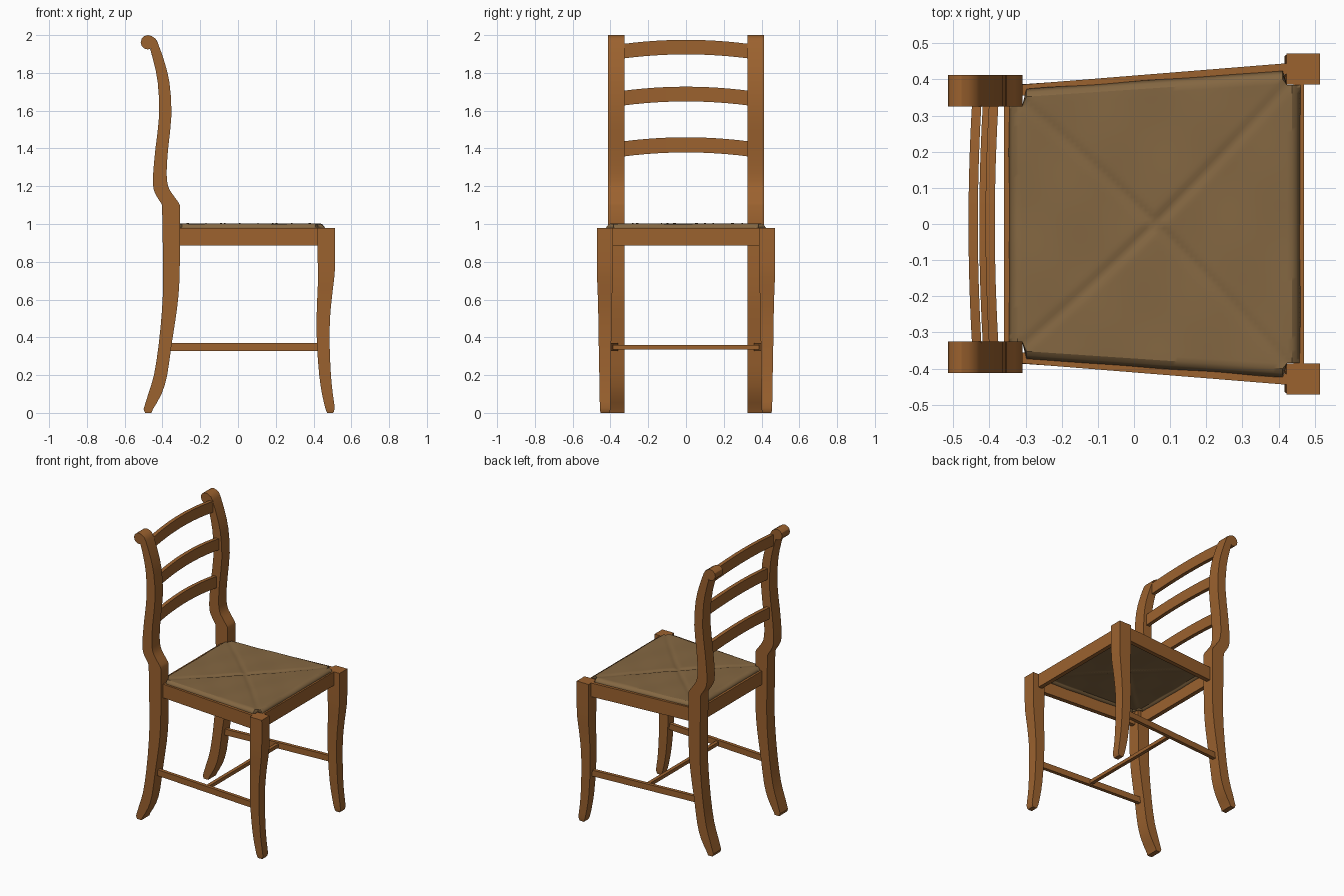
import bpy, bmesh, math
from mathutils import Vector

if "Cube" in bpy.data.objects:
    bpy.data.objects.remove(bpy.data.objects["Cube"])


def material(name, col):
    m = bpy.data.materials.new(name)
    m.diffuse_color = (*col, 1)
    m.use_nodes = True
    m.node_tree.nodes["Principled BSDF"].inputs["Base Color"].default_value = m.diffuse_color
    return m


WOOD = material("warm wood", (0.33, 0.122, 0.028))
RUSH = material("woven rush", (0.23, 0.135, 0.054))


def finish(name, bm, mat, smooth=True):
    bmesh.ops.recalc_face_normals(bm, faces=bm.faces)
    me = bpy.data.meshes.new(name)
    bm.to_mesh(me)
    bm.free()
    me.materials.append(mat)
    ob = bpy.data.objects.new(name, me)
    bpy.context.collection.objects.link(ob)
    if smooth:
        bpy.ops.object.select_all(action='DESELECT')
        ob.select_set(True)
        bpy.context.view_layer.objects.active = ob
        bpy.ops.object.shade_smooth_by_angle(angle=math.radians(30))
    return ob


def loft(name, rings, mat=WOOD, smooth=True):
    """Skin a list of equal-length rings of points and cap both ends."""
    bm = bmesh.new()
    vs = [[bm.verts.new(p) for p in r] for r in rings]
    n = len(vs[0])
    for a, b in zip(vs, vs[1:]):
        for i in range(n):
            j = (i + 1) % n
            bm.faces.new((a[i], a[j], b[j], b[i]))
    bm.faces.new(vs[0][::-1])
    bm.faces.new(vs[-1])
    return finish(name, bm, mat, smooth)


def refine(rows, n=3):
    """Smooth curve through rows of values (Catmull-Rom)."""
    out = []
    for i in range(len(rows) - 1):
        p = [Vector(rows[min(max(i + k, 0), len(rows) - 1)]) for k in (-1, 0, 1, 2)]
        for s in range(n):
            t = s / n
            out.append(0.5 * (2 * p[1] + (p[2] - p[0]) * t
                              + (2 * p[0] - 5 * p[1] + 4 * p[2] - p[3]) * t * t
                              + (3 * p[1] - p[0] - 3 * p[2] + p[3]) * t ** 3))
    return out + [Vector(rows[-1])]


def bar(name, a, b, thick, z0, z1):
    """Straight rail between two plan points."""
    a, b = Vector(a), Vector(b)
    d = (b - a).normalized()
    n = Vector((-d.y, d.x)) * thick / 2
    ring = lambda p: [(p + n * s).to_tuple() + (z,)
                      for s, z in ((-1, z0), (1, z0), (1, z1), (-1, z1))]
    loft(name, [ring(a), ring(b)], smooth=False)


# back posts: side profile (z, rear x, front x) finished with a scroll
post = refine([(0.02, -0.50, -0.45), (0.10, -0.475, -0.405), (0.20, -0.445, -0.375),
               (0.36, -0.42, -0.352), (0.55, -0.402, -0.323), (0.70, -0.396, -0.31),
               (0.88, -0.398, -0.308), (1.10, -0.402, -0.308)], 2)
post += refine([(1.115, -0.41, -0.315), (1.16, -0.438, -0.348), (1.20, -0.449, -0.37),
                (1.27, -0.449, -0.378), (1.40, -0.437, -0.37), (1.58, -0.417, -0.352),
                (1.75, -0.425, -0.363), (1.86, -0.447, -0.39), (1.925, -0.465, -0.412)], 2)
outline = [(-0.458, 0.0)] + [(f, z) for z, r, f in post]
outline += [(-0.425, 1.96), (-0.437, 1.982)]
outline += [(-0.477 + 0.038 * math.cos(math.radians(a)), 1.962 + 0.038 * math.sin(math.radians(a)))
            for a in range(60, 301, 30)]
outline += [(r, z) for z, r, f in reversed(post)] + [(-0.492, 0.0)]
for s, side in ((-1, "right"), (1, "left")):
    loft("back_post_" + side, [[(x, s * y, z) for x, z in outline] for y in (0.325, 0.412)])

# front legs: (z, rear x, front x, inner y, outer y)
leg = refine([(0.0, 0.472, 0.503, 0.404, 0.452), (0.025, 0.462, 0.512, 0.4, 0.456),
              (0.10, 0.445, 0.502, 0.4, 0.457), (0.20, 0.43, 0.492, 0.398, 0.459),
              (0.36, 0.418, 0.485, 0.396, 0.462), (0.50, 0.416, 0.487, 0.394, 0.464),
              (0.62, 0.42, 0.498, 0.391, 0.467), (0.72, 0.424, 0.51, 0.387, 0.471),
              (0.80, 0.422, 0.514, 0.386, 0.472), (0.98, 0.422, 0.514, 0.386, 0.472)], 2)
for s, side in ((-1, "right"), (1, "left")):
    loft("front_leg_" + side, [[(a, s * i, z), (b, s * i, z), (b, s * o, z), (a, s * o, z)]
                               for z, a, b, i, o in leg])

# arched and slightly bowed back slats: (x, bottom z at ends, top z at ends)
for k, (x, z0, z1) in enumerate(((-0.435, 1.876, 1.953), (-0.388, 1.627, 1.705), (-0.405, 1.357, 1.437))):
    rings = []
    for i in range(13):
        y = -0.335 + 0.67 * i / 12
        c = 1 - (y / 0.335) ** 2
        xc, rise = x - 0.01 * c, 0.022 * c
        rings.append([(xc + dx, y, z + rise) for dx, z in
                      ((-0.013, z0), (0.013, z0), (0.013, z1), (-0.013, z1))])
    loft("back_slat_%d" % (k + 1), rings)

# seat rails and side stretchers
for s, side in ((-1, "right"), (1, "left")):
    bar("side_rail_" + side, (-0.33, s * 0.369), (0.44, s * 0.431), 0.03, 0.885, 0.98)
    bar("side_stretcher_" + side, (-0.375, s * 0.37), (0.44, s * 0.427), 0.024, 0.328, 0.37)
bar("front_rail", (0.456, -0.4), (0.456, 0.4), 0.03, 0.885, 0.98)
bar("back_rail", (-0.345, -0.34), (-0.345, 0.34), 0.03, 0.885, 0.98)
bar("cross_stretcher", (0.03, -0.395), (0.03, 0.395), 0.024, 0.336, 0.36)

# woven seat: tapered grid, notched corners, diagonal creases, rolled edge
bm = bmesh.new()
N = 64
bmesh.ops.create_grid(bm, x_segments=N, y_segments=N, size=1)
for v in bm.verts:
    u, w = v.co.x, v.co.y
    t = (u + 1) / 2
    x = -0.348 + 0.81 * t
    y = w * (0.372 + 0.058 * t)
    crease = abs(abs(u) - abs(w))
    edge = max(abs(u), abs(w))
    z = 1.002 - 0.008 * math.exp(-(crease / 0.04) ** 2) * (1 - 0.5 * edge)
    z += 0.002 * math.sin(9 * u + 2 * w) * math.sin(7 * w - u)
    z -= 0.026 * max(0, (edge - 0.93) / 0.07) ** 2
    if x < -0.31:
        y = max(-0.325, min(0.325, y))
    if x > 0.42:
        y = max(-0.384, min(0.384, y))
    v.co = (x, y, z)
bmesh.ops.remove_doubles(bm, verts=bm.verts, dist=0.0005)
seat = finish("seat", bm, RUSH)
if seat.data.polygons[len(seat.data.polygons) // 2].normal.z < 0:
    seat.data.flip_normals()
sol = seat.modifiers.new("thickness", 'SOLIDIFY')
sol.thickness = 0.02
sol.offset = -1
